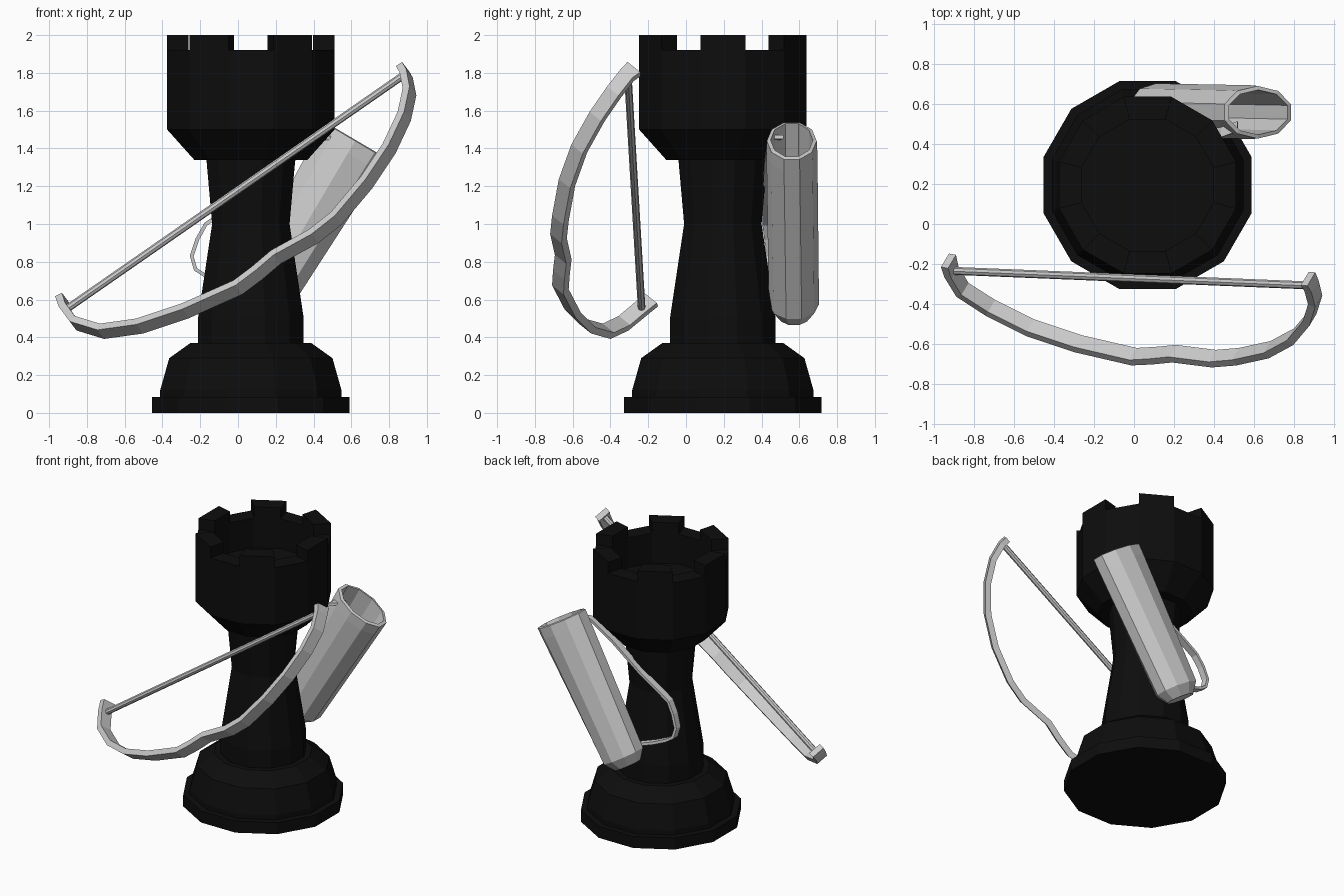
import bpy, bmesh, math
from mathutils import Vector

if "Cube" in bpy.data.objects:
    bpy.data.objects.remove(bpy.data.objects["Cube"])


def finish(bm, name, mat=None):
    bmesh.ops.recalc_face_normals(bm, faces=bm.faces[:])
    me = bpy.data.meshes.new(name)
    bm.to_mesh(me)
    bm.free()
    ob = bpy.data.objects.new(name, me)
    bpy.context.collection.objects.link(ob)
    if mat:
        me.materials.append(mat)
    return ob


def loft(rings):
    """Skin a list of point rings and cap both ends; returns bmesh and bands of faces."""
    bm = bmesh.new()
    vs = [[bm.verts.new(p) for p in r] for r in rings]
    n = len(vs[0])
    bands = []
    for a, b in zip(vs, vs[1:]):
        bands.append([bm.faces.new((a[i], a[(i + 1) % n], b[(i + 1) % n], b[i]))
                      for i in range(n)])
    bm.faces.new(vs[0][::-1])
    bm.faces.new(vs[-1])
    return bm, bands


def ring(c, u, v, n, phase=0.0):
    c, u, v = Vector(c), Vector(u), Vector(v)
    return [c + u * math.cos(phase + math.tau * i / n) + v * math.sin(phase + math.tau * i / n)
            for i in range(n)]


def strip(name, pts, axis, widths, thick):
    """Flat band along a path, its width lying along a fixed axis."""
    pts = [Vector(p) for p in pts]
    axis = Vector(axis).normalized()
    rings = []
    for i, p in enumerate(pts):
        t = (pts[min(i + 1, len(pts) - 1)] - pts[max(i - 1, 0)]).normalized()
        o = t.cross(axis).normalized() * thick / 2
        w = axis * (widths[i] if isinstance(widths, list) else widths) / 2
        rings.append([p + o + w, p + o - w, p - o - w, p - o + w])
    return finish(loft(rings)[0], name)


# Rook-shaped tower: twelve-sided lathe, (apothem, z)
black = bpy.data.materials.new("black")
black.diffuse_color = (0.004, 0.004, 0.004, 1)
black.use_nodes = True
black.node_tree.nodes["Principled BSDF"].inputs["Base Color"].default_value = black.diffuse_color
profile = [(.522, 0), (.522, .085), (.48, .085), (.48, .12), (.432, .29), (.32, .37),
           (.28, .37), (.28, .50), (.205, 1.0), (.235, 1.34), (.30, 1.34), (.443, 1.5),
           (.443, 1.92), (.33, 1.92), (.33, 1.70)]
k = 1 / math.cos(math.pi / 12)
bm, bands = loft([ring((.068, .195, z), (r * k, 0, 0), (0, r * k, 0), 12, -math.pi / 12)
                  for r, z in profile])
# Battlements: raise every other rim face
for f in bands[12][::2]:
    ext = bmesh.ops.extrude_face_region(bm, geom=[f])["geom"]
    bmesh.ops.translate(bm, vec=(0, 0, .08),
                        verts=[g for g in ext if isinstance(g, bmesh.types.BMVert)])
    if f.is_valid:
        bmesh.ops.delete(bm, geom=[f], context='FACES_ONLY')
finish(bm, "tower", black)

# Bow limb
limb = [(-.93, -.185, .60), (-.915, -.24, .55), (-.86, -.33, .475), (-.72, -.42, .432),
        (-.52, -.52, .46), (-.28, -.60, .54), (0, -.665, .665), (.10, -.66, .74),
        (.20, -.65, .825), (.40, -.675, .935), (.52, -.665, 1.03), (.68, -.63, 1.22),
        (.80, -.565, 1.40), (.88, -.47, 1.57), (.908, -.38, 1.70), (.89, -.31, 1.79),
        (.872, -.275, 1.82)]
strip("bow_limb", limb, (.42, .705, -.56), [.095] + [.085] * 15 + [.095], .04)

# Bow string
a, b = Vector((-.90, -.235, .555)), Vector((.88, -.308, 1.79))
d = (b - a).normalized()
u = d.orthogonal().normalized()
v = d.cross(u)
finish(loft([ring(p, u * .02, v * .02, 8) for p in (a, b)])[0], "bow_string")

# Quiver: hollow oval tube, tapered, with a bevelled bottom; (position, half width, half depth)
top, bottom = Vector((.62, .56, 1.44)), Vector((.075, .572, .515))
axis = (top - bottom).normalized()
side = Vector((axis.z, 0, -axis.x)).normalized()
sections = [(0, .105, .085), (.065, .16, .133), (.93, .2, .135), (1, .203, .132),
            (1.005, .18, .112), (.09, .14, .11)]
rings = [ring(bottom.lerp(top, t), side * w, (0, h, 0), 10, math.pi / 10)
         for t, w, h in sections]
finish(loft(rings)[0], "quiver")

# Quiver strap
strap = [(.52, .49, 1.46), (.44, .46, 1.45), (.28, .44, 1.33), (.06, .43, 1.15),
         (-.08, .43, 1.06), (-.17, .43, 1.0), (-.215, .44, .92), (-.245, .45, .83),
         (-.225, .455, .76), (-.17, .46, .725), (-.08, .48, .69), (.04, .52, .66)]
strip("quiver_strap", strap, (0, 1, 0), .05, .02)
